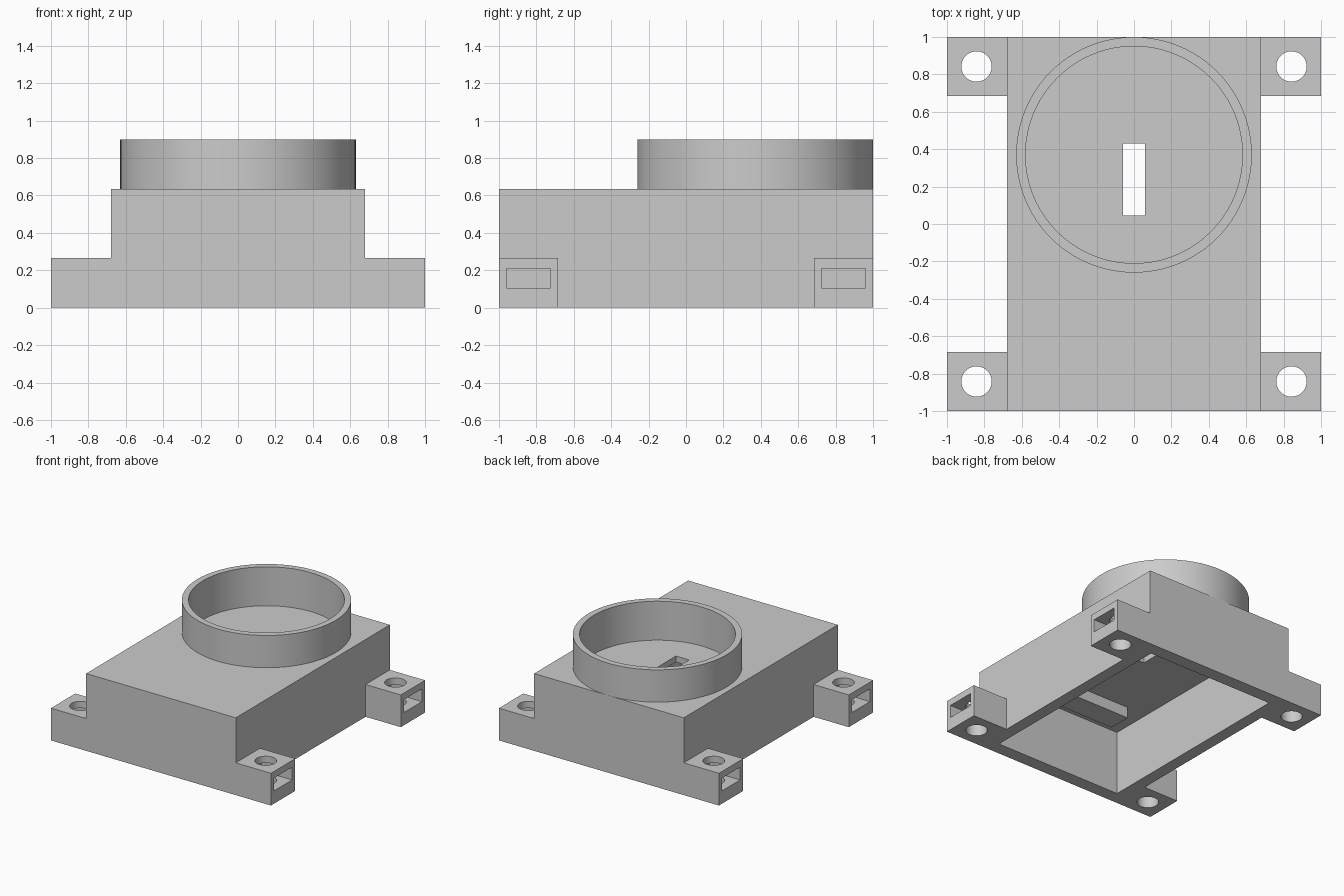
import bpy, bmesh, math
from mathutils import Matrix, Vector

cube = bpy.data.objects.get("Cube")
if cube:
    bpy.data.objects.remove(cube, do_unlink=True)

grey = bpy.data.materials.new("plain grey")
grey.use_nodes = True
tone = (0.6, 0.6, 0.6, 1)
grey.diffuse_color = tone
grey.node_tree.nodes["Principled BSDF"].inputs["Base Color"].default_value = tone


def finish(name, bm):
    bmesh.ops.recalc_face_normals(bm, faces=bm.faces)
    mesh = bpy.data.meshes.new(name)
    bm.to_mesh(mesh)
    bm.free()
    mesh.materials.append(grey)
    obj = bpy.data.objects.new(name, mesh)
    bpy.context.collection.objects.link(obj)
    return obj


def box(name, low, high):
    low, high = Vector(low), Vector(high)
    bm = bmesh.new()
    place = Matrix.Translation((low + high) / 2) @ Matrix.Diagonal((*(high - low), 1))
    bmesh.ops.create_cube(bm, size=1, matrix=place)
    return finish(name, bm)


def cylinder(name, x, y, radius, low, high, sides):
    bm = bmesh.new()
    bmesh.ops.create_cone(bm, cap_ends=True, segments=sides, radius1=radius, radius2=radius,
                          depth=high - low, matrix=Matrix.Translation((x, y, (low + high) / 2)))
    return finish(name, bm)


def cut(obj, *cutters):
    """Subtract the cutters, apply the result and discard the cutters."""
    for cutter in cutters:
        cutter.hide_render = True
        mod = obj.modifiers.new("cut", "BOOLEAN")
        mod.operation = "DIFFERENCE"
        mod.solver = "EXACT"
        mod.object = cutter
    graph = bpy.context.evaluated_depsgraph_get()
    obj.data = bpy.data.meshes.new_from_object(obj.evaluated_get(graph))
    obj.modifiers.clear()
    for cutter in cutters:
        bpy.data.objects.remove(cutter, do_unlink=True)


def smooth(obj):
    bpy.ops.object.select_all(action="DESELECT")
    obj.select_set(True)
    bpy.context.view_layer.objects.active = obj
    bpy.ops.object.shade_smooth_by_angle(angle=math.radians(30))


# Hollow housing, open underneath, with a sunken round seat and a slot
ring_y = 0.37
housing = box("housing", (-0.68, -1, 0), (0.68, 1, 0.635))
cut(housing,
    box("cavity_cutter", (-0.58, -0.89, -0.1), (0.58, 0.89, 0.53)),
    cylinder("seat_cutter", 0, ring_y, 0.58, 0.58, 0.8, 96),
    box("slot_cutter", (-0.06, 0.045, 0.4), (0.06, 0.43, 0.8)))
smooth(housing)

# Raised collar around the seat
collar = cylinder("collar", 0, ring_y, 0.63, 0.635, 0.9, 96)
cut(collar, cylinder("bore_cutter", 0, ring_y, 0.58, 0.5, 1, 96))
smooth(collar)

# Rib hanging from the ceiling of the cavity
box("ceiling_rib", (-0.4, -0.74, 0.44), (0.4, -0.55, 0.54))

# Corner lugs with a screw hole and a nut pocket opening sideways
for sx, side in ((1, "left"), (-1, "right")):
    for sy, end in ((-1, "front"), (1, "back")):
        def span(a, b, s):
            return sorted((a * s, b * s))
        (x0, x1), (y0, y1) = span(0.68, 1, sx), span(0.685, 1, sy)
        lug = box(f"{end}_{side}_lug", (x0, y0, 0), (x1, y1, 0.265))
        (x0, x1), (y0, y1) = span(0.72, 1.1, sx), span(0.725, 0.96, sy)
        cut(lug,
            cylinder("screw_cutter", 0.842 * sx, 0.842 * sy, 0.081, -0.1, 0.4, 48),
            box("pocket_cutter", (x0, y0, 0.105), (x1, y1, 0.21)))
        smooth(lug)
